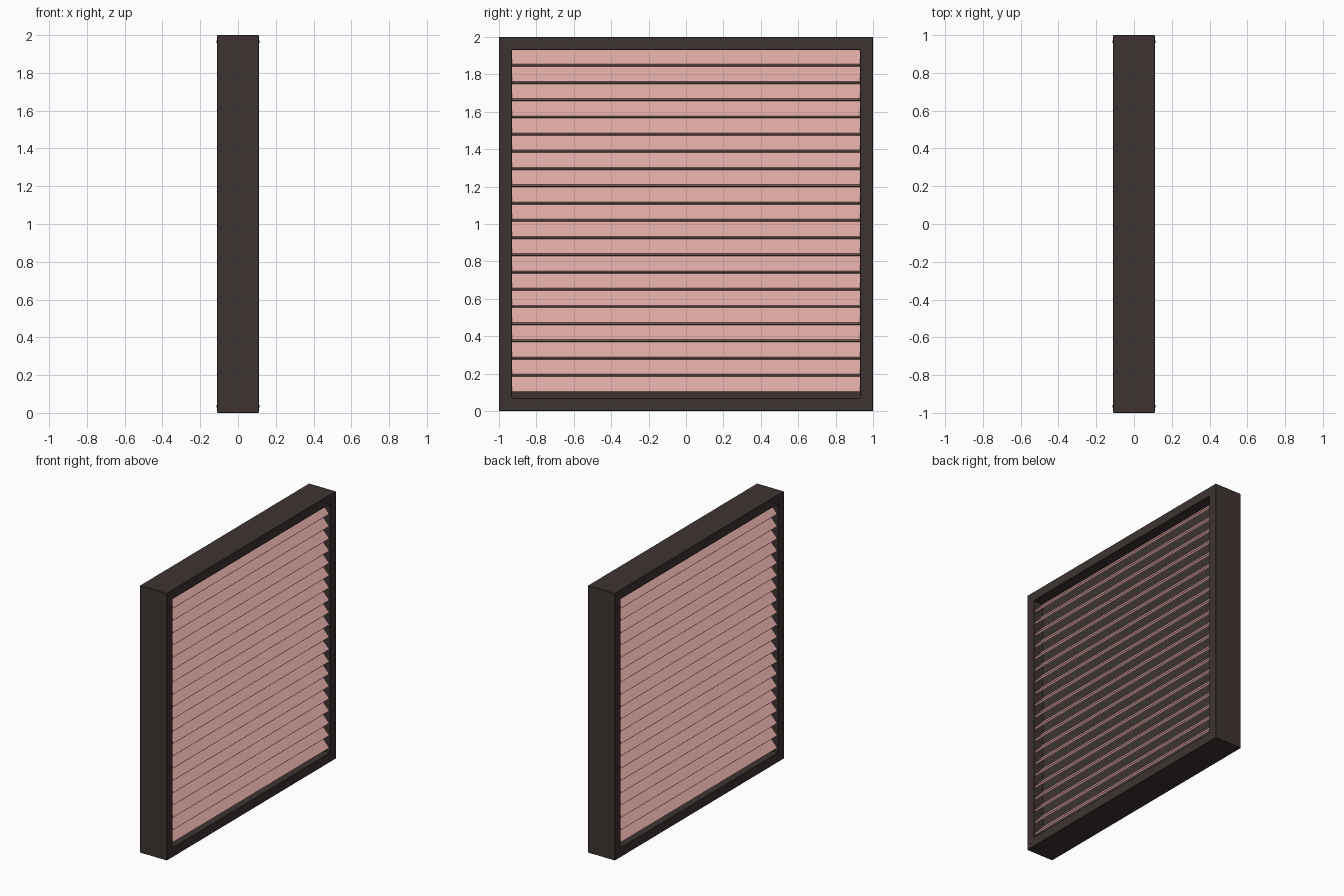
import bpy, bmesh, math
from mathutils import Matrix

if "Cube" in bpy.data.objects:
    bpy.data.objects.remove(bpy.data.objects["Cube"])


def material(name, rgb):
    m = bpy.data.materials.new(name)
    m.diffuse_color = (*rgb, 1)
    m.use_nodes = True
    m.node_tree.nodes["Principled BSDF"].inputs["Base Color"].default_value = m.diffuse_color
    return m


DARK = material("dark_frame", (0.048, 0.034, 0.031))
PINK = material("pink_slat", (0.74, 0.40, 0.37))
STEEL = material("steel", (0.05, 0.06, 0.07))


def make(name, bm, mat):
    bmesh.ops.recalc_face_normals(bm, faces=bm.faces)
    me = bpy.data.meshes.new(name)
    bm.to_mesh(me)
    bm.free()
    me.materials.append(mat)
    ob = bpy.data.objects.new(name, me)
    bpy.context.collection.objects.link(ob)
    return ob


def loft(bm, rings, close=False):
    """Join rings of points with quads; cap the ends unless closed."""
    vs = [[bm.verts.new(p) for p in r] for r in rings]
    n = len(vs[0])
    pairs = list(zip(vs, vs[1:])) + ([(vs[-1], vs[0])] if close else [])
    for a, b in pairs:
        for i in range(n):
            bm.faces.new((a[i], a[(i + 1) % n], b[(i + 1) % n], b[i]))
    if not close:
        bm.faces.new(vs[0])
        bm.faces.new(vs[-1])


DEPTH = 0.112      # half depth of the frame
BORDER = 0.07
INNER = 1 - BORDER
COUNT = 20
PITCH = 0.0921

# square frame with mitred corners
bm = bmesh.new()
profile = [(DEPTH, 1), (DEPTH, INNER), (-DEPTH, INNER), (-DEPTH, 1)]
corners = [(-1, -1), (1, -1), (1, 1), (-1, 1)]
loft(bm, [[(x, cy * r, 1 + cz * r) for x, r in profile] for cy, cz in corners], close=True)
frame = make("frame", bm, DARK)
bev = frame.modifiers.new("edge_bevel", 'BEVEL')
bev.width = 0.003
bev.segments = 1

# solid core panel between the two banks of slats
bm = bmesh.new()
bmesh.ops.create_cube(bm, size=1, matrix=Matrix.Translation((0, 0, 1)) @
                      Matrix.Diagonal((0.06, 2 * INNER + 0.01, 2 * INNER + 0.01, 1)))
make("core_panel", bm, DARK)

# sloping slats on both faces
TIP_X, ROOT_X, RISE, THICK = 0.104, 0.029, 0.08, 0.014
ang = math.atan2(RISE, TIP_X - ROOT_X)
ox, oz = -THICK * math.sin(ang), -THICK * math.cos(ang)
for side, label in ((1, "right"), (-1, "left")):
    bm = bmesh.new()
    for i in range(COUNT):
        z = 0.105 + i * PITCH
        section = [(TIP_X, z), (ROOT_X, z + RISE),
                   (ROOT_X + ox, z + RISE + oz), (TIP_X + ox, z + oz)]
        loft(bm, [[(side * x, y, zz) for x, zz in section] for y in (-INNER, INNER)])
    make("slats_" + label, bm, PINK)

# small screws in the frame corners
bm = bmesh.new()
for sx in (-1, 1):
    for cy, cz in corners:
        bmesh.ops.create_cone(
            bm, cap_ends=True, segments=12, radius1=0.006, radius2=0.006, depth=0.006,
            matrix=Matrix.Translation((sx * (DEPTH - 0.001), cy * 0.965, 1 + cz * 0.965)) @
            Matrix.Rotation(math.pi / 2, 4, 'Y'))
make("corner_screws", bm, STEEL)
